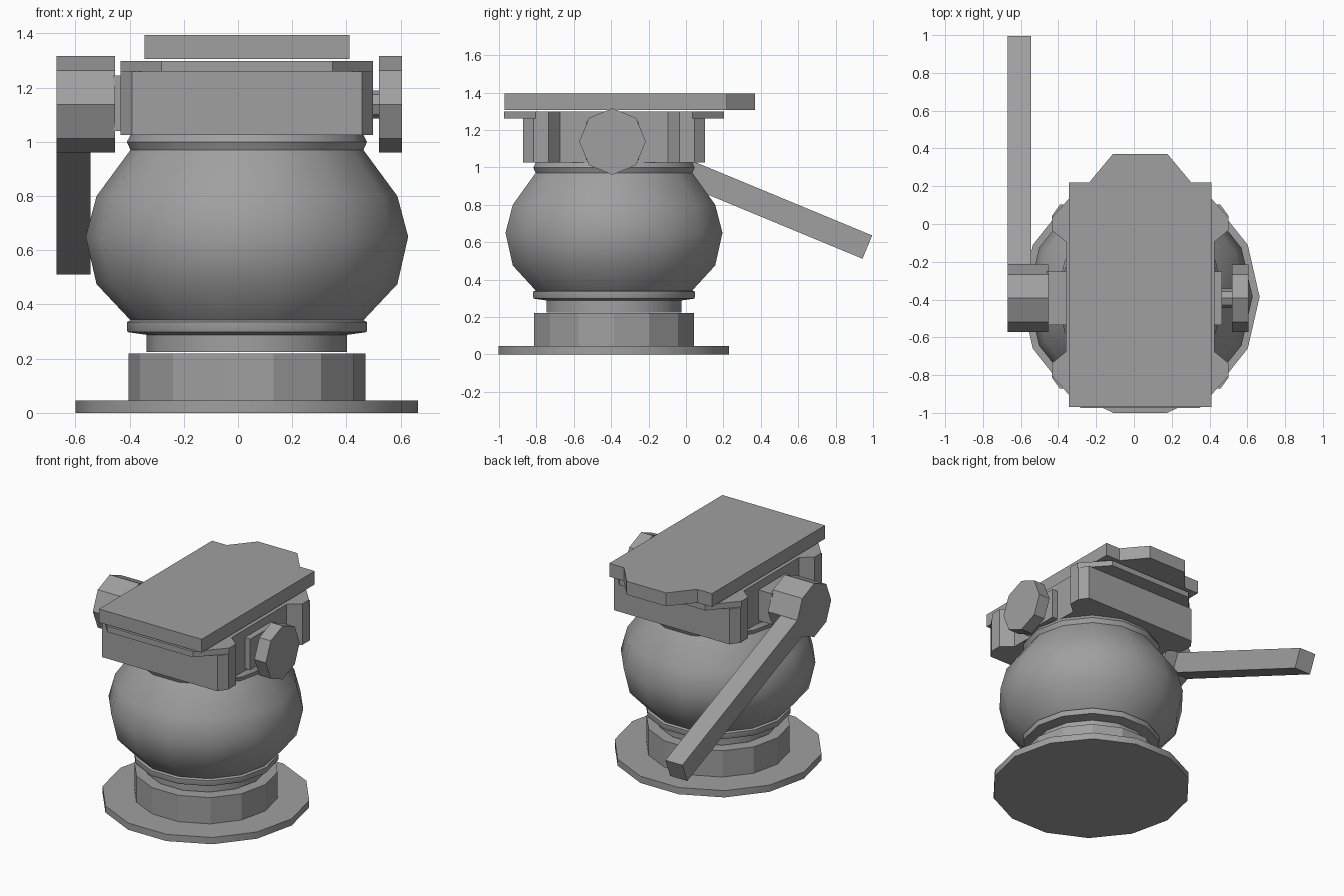
import bpy, bmesh, math
from mathutils import Matrix, Vector

cube = bpy.data.objects.get("Cube")
if cube:
    bpy.data.objects.remove(cube, do_unlink=True)

CX, CY = 0.033, -0.385      # axis of the head
SIDES = 14
KNOB = Vector((0, -0.393, 1.138))

grey = bpy.data.materials.new("mid_grey")
grey.use_nodes = True
grey.diffuse_color = (0.35, 0.35, 0.35, 1)
grey.node_tree.nodes["Principled BSDF"].inputs["Base Color"].default_value = (0.35, 0.35, 0.35, 1)


def finish(name, bm, smooth=None):
    bmesh.ops.recalc_face_normals(bm, faces=bm.faces)
    mesh = bpy.data.meshes.new(name)
    bm.to_mesh(mesh)
    bm.free()
    mesh.materials.append(grey)
    obj = bpy.data.objects.new(name, mesh)
    bpy.context.collection.objects.link(obj)
    if smooth:
        bpy.ops.object.select_all(action="DESELECT")
        obj.select_set(True)
        bpy.context.view_layer.objects.active = obj
        bpy.ops.object.shade_smooth_by_angle(angle=math.radians(smooth))
    return obj


def lathe(name, profile, smooth=None):
    """Turn a (radius, z) profile around the head axis, closed at both ends."""
    bm = bmesh.new()
    rings = []
    for r, z in profile:
        rings.append([bm.verts.new((CX + r * math.cos(math.tau * i / SIDES),
                                    CY + r * math.sin(math.tau * i / SIDES), z))
                      for i in range(SIDES)])
    for a, b in zip(rings, rings[1:]):
        for i in range(SIDES):
            j = (i + 1) % SIDES
            bm.faces.new((a[i], a[j], b[j], b[i]))
    bm.faces.new(rings[0])
    bm.faces.new(rings[-1])
    return finish(name, bm, smooth)


def slab(name, outline, z0, z1):
    """Extrude a plan outline upward."""
    bm = bmesh.new()
    face = bm.faces.new([bm.verts.new((x, y, z0)) for x, y in outline])
    top = bmesh.ops.extrude_face_region(bm, geom=[face])["geom"]
    bmesh.ops.translate(bm, vec=(0, 0, z1 - z0),
                        verts=[v for v in top if isinstance(v, bmesh.types.BMVert)])
    return finish(name, bm)


def box(name, centre, size, tilt=0):
    bm = bmesh.new()
    bmesh.ops.create_cube(bm, size=1, matrix=Matrix.Translation(centre)
                          @ Matrix.Rotation(tilt, 4, "X") @ Matrix.Diagonal((*size, 1)))
    return finish(name, bm)


def octagon_rod(name, x0, x1, radius):
    """Eight-sided rod lying along x, with a corner at the top."""
    bm = bmesh.new()
    bmesh.ops.create_cone(bm, cap_ends=True, segments=8, radius1=radius, radius2=radius,
                          depth=x1 - x0,
                          matrix=Matrix.Translation(((x0 + x1) / 2, KNOB.y, KNOB.z))
                          @ Matrix.Rotation(math.pi / 2, 4, "Y"))
    return finish(name, bm)


def four_way(quarter):
    """Mirror a quarter outline (front middle to side) into a full one."""
    half = quarter + [(x, -y) for x, y in reversed(quarter)]
    full = half + [(-x, y) for x, y in reversed(half)]
    return [(CX + x, CY + y) for x, y in full]


# Base and round body
lathe("base_plate", [(0.632, 0), (0.632, 0.045)], 40)
lathe("base_ring", [(0.4375, 0.045), (0.4375, 0.22)])
lathe("round_body", [(0.37, 0.225), (0.37, 0.288), (0.44, 0.298), (0.443, 0.305),
                     (0.443, 0.335), (0.43, 0.342), (0.555, 0.475), (0.595, 0.65),
                     (0.555, 0.80), (0.43, 0.97), (0.443, 1.0), (0.43, 1.025)], 40)

# Clamp with notched sides, wider lip, and the quick release plate above
notch = [(0.466, -0.35), (0.392, -0.29)]
slab("clamp_body", four_way([(0.425, -0.487), (0.466, -0.43)] + notch), 1.025, 1.26)
slab("clamp_lip", four_way([(0.316, -0.588), (0.466, -0.42)] + notch), 1.26, 1.298)
half_plate = [(0.378, -0.97), (0.378, 0.22), (0.27, 0.22), (0.145, 0.37)]
slab("release_plate", [(CX + x, y) for x, y in half_plate]
     + [(CX - x, y) for x, y in reversed(half_plate)], 1.306, 1.395)

# Side bosses, tilt knob and lock knob
box("right_boss", (-0.40, KNOB.y, 1.142), (0.12, 0.285, 0.205))
box("left_boss", (0.435, KNOB.y, 1.142), (0.06, 0.285, 0.205))
octagon_rod("tilt_knob", -0.67, -0.453, 0.178)
octagon_rod("lock_shaft", 0.44, 0.53, 0.052)
octagon_rod("lock_knob", 0.52, 0.605, 0.178)

# Pan handle sloping down to the back
slope = math.radians(-22.5)
along = Vector((0, math.cos(slope), math.sin(slope)))
start, end = 0.10, 1.475
box("pan_handle", KNOB + along * (start + end) / 2 + Vector((-0.6075, 0, 0)),
    (0.125, end - start, 0.135), slope)
